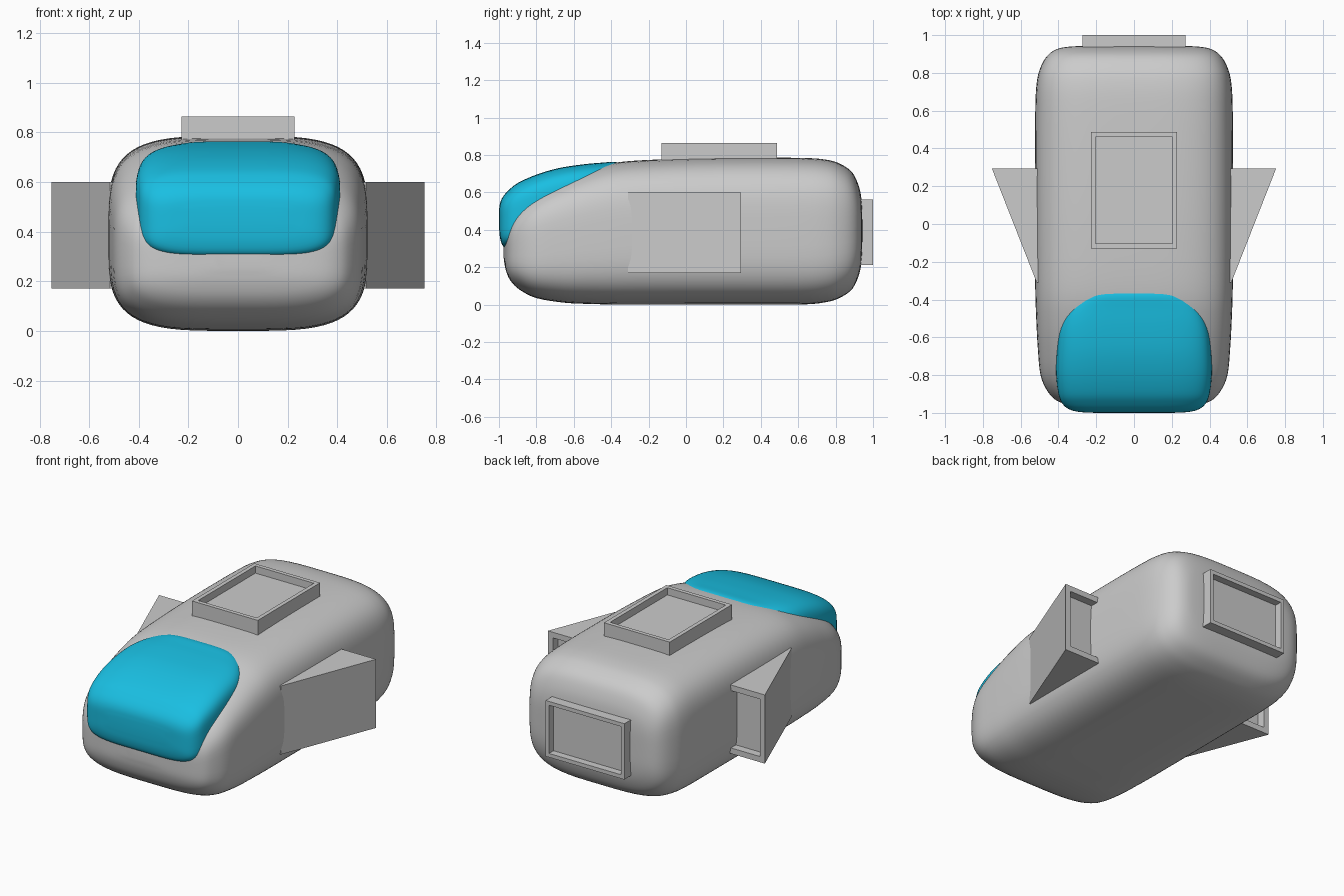
import bpy, bmesh
from math import sin, cos, pi, copysign
from mathutils import Vector

if "Cube" in bpy.data.objects:
    bpy.data.objects.remove(bpy.data.objects["Cube"])


def make_object(name, bm, smooth=False):
    bmesh.ops.recalc_face_normals(bm, faces=bm.faces)
    for f in bm.faces:
        f.smooth = smooth
    mesh = bpy.data.meshes.new(name)
    bm.to_mesh(mesh)
    bm.free()
    ob = bpy.data.objects.new(name, mesh)
    bpy.context.collection.objects.link(ob)
    return ob


def spline(rows, steps):
    """Catmull-Rom through the section rows (y, half width, bottom, top)."""
    pts = [Vector(r) for r in rows]
    pts = [2 * pts[0] - pts[1]] + pts + [2 * pts[-1] - pts[-2]]
    out = []
    for a, b, c, d in zip(pts, pts[1:], pts[2:], pts[3:]):
        for i in range(steps):
            t = i / steps
            out.append(0.5 * (2 * b + (c - a) * t + (2 * a - 5 * b + 4 * c - d) * t * t
                              + (3 * b - a - 3 * c + d) * t ** 3))
    return out + [pts[-2]]


def loft(name, rows, power, sides=72, steps=4):
    """Skin squarish superellipse sections along y."""
    bm = bmesh.new()
    rings = []
    for y, w, lo, hi in spline(rows, steps):
        lo = max(lo, 0)
        ring = []
        for i in range(sides):
            a = 2 * pi * (i + 0.5) / sides
            cx, cz = (copysign(abs(v) ** (2 / power), v) for v in (cos(a), sin(a)))
            ring.append(bm.verts.new((w * cx, y, (lo + hi) / 2 + (hi - lo) / 2 * cz)))
        rings.append(ring)
    for r, s in zip(rings, rings[1:]):
        for i in range(sides):
            j = (i + 1) % sides
            bm.faces.new((r[i], r[j], s[j], s[i]))
    bm.faces.new(rings[0])
    bm.faces.new(rings[-1])
    return make_object(name, bm, True)


def recessed_prism(name, outline, z0, z1, direction, rim, depth):
    """Extruded outline with a framed recess in the face pointing along direction."""
    bm = bmesh.new()
    base = bm.faces.new([bm.verts.new((x, y, z0)) for x, y in outline])
    top = bmesh.ops.extrude_face_region(bm, geom=[base])
    bmesh.ops.translate(bm, vec=(0, 0, z1 - z0),
                        verts=[g for g in top["geom"] if isinstance(g, bmesh.types.BMVert)])
    bmesh.ops.recalc_face_normals(bm, faces=bm.faces)
    d = Vector(direction)
    face = max(bm.faces, key=lambda f: f.normal.dot(d))
    bmesh.ops.inset_individual(bm, faces=[face], thickness=rim)
    floor = bmesh.ops.extrude_discrete_faces(bm, faces=[face])["faces"][0]
    bmesh.ops.translate(bm, vec=-d * depth, verts=floor.verts)
    return make_object(name, bm)


# Rounded hull with sloping nose
loft("hull", [
    (-.975, .10, .25, .34), (-.965, .30, .19, .39), (-.94, .40, .13, .455),
    (-.89, .455, .08, .53), (-.80, .495, .035, .60), (-.65, .51, .01, .675),
    (-.50, .518, .003, .73), (-.35, .523, 0, .763), (-.10, .525, 0, .778),
    (.20, .525, 0, .785), (.60, .523, 0, .785), (.75, .515, .013, .775),
    (.83, .495, .04, .75), (.89, .46, .085, .705), (.925, .41, .16, .63),
    (.94, .33, .24, .55), (.945, .15, .32, .47)], 3.8)

# Glossy visor bulging out of the nose
visor = loft("visor", [
    (-1.0, .20, .42, .50), (-.995, .29, .36, .54), (-.98, .345, .315, .575),
    (-.95, .38, .30, .61), (-.90, .40, .30, .65), (-.80, .412, .31, .695),
    (-.68, .41, .33, .73), (-.55, .395, .38, .75), (-.45, .35, .45, .759),
    (-.38, .27, .55, .763), (-.34, .20, .60, .745)], 4.5)
mat = bpy.data.materials.new("visor_cyan")
mat.diffuse_color = (0.01, 0.52, 0.76, 1)
mat.use_nodes = True
mat.node_tree.nodes["Principled BSDF"].inputs["Base Color"].default_value = mat.diffuse_color
visor.data.materials.append(mat)

# Recessed plate on the roof
recessed_prism("roof_panel", [(-.228, -.13), (.228, -.13), (.228, .487), (-.228, .487)],
               .70, .865, (0, 0, 1), .036, .045)

# Framed rear vent
recessed_prism("rear_vent", [(-.273, .88), (.273, .88), (.273, 1.0), (-.273, 1.0)],
               .212, .562, (0, 1, 0), .034, .045)

# Wedge side pods, open at the back
for side, label in ((1, "right"), (-1, "left")):
    wedge = [(.47, -.31), (.515, -.31), (.752, .293), (.47, .293)]
    recessed_prism(label + "_side_pod", [(side * x, y) for x, y in wedge],
                   .17, .60, (0, 1, 0), .05, .05)
